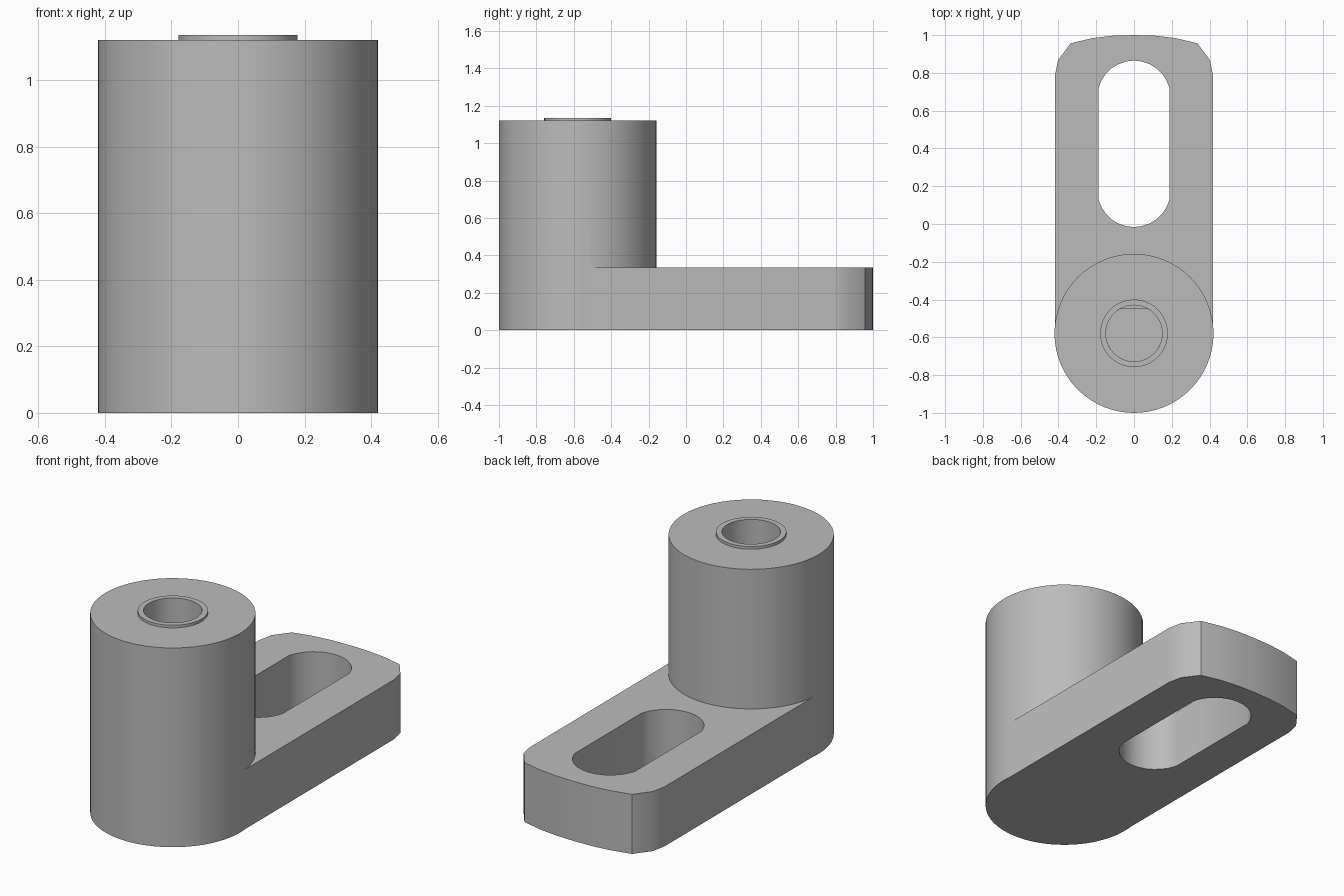
import bpy
import bmesh
from math import sin, cos, radians

if "Cube" in bpy.data.objects:
    bpy.data.objects.remove(bpy.data.objects["Cube"], do_unlink=True)

grey = bpy.data.materials.new("plain grey")
grey.use_nodes = True
grey.diffuse_color = (0.5, 0.5, 0.5, 1)
grey.node_tree.nodes["Principled BSDF"].inputs["Base Color"].default_value = (0.5, 0.5, 0.5, 1)

POST_Y = -0.579
PLATE_TOP = 0.335
POST_TOP = 1.12
COLLAR_TOP = 1.135


def arc(cy, r, start, end, steps):
    """Points on an arc centred on x = 0, both ends included."""
    angles = [radians(start + (end - start) * i / steps) for i in range(steps + 1)]
    return [(r * cos(a), cy + r * sin(a)) for a in angles]


def circle(cy, r, steps=64):
    return arc(cy, r, 0, 360, steps)[:-1]


def extrude(name, outline, z0, z1):
    """Solid prism from a counter-clockwise outline."""
    bm = bmesh.new()
    base = bm.faces.new([bm.verts.new((x, y, z0)) for x, y in outline])
    grown = bmesh.ops.extrude_face_region(bm, geom=[base], use_keep_orig=True)
    top = [v for v in grown["geom"] if isinstance(v, bmesh.types.BMVert)]
    bmesh.ops.translate(bm, verts=top, vec=(0, 0, z1 - z0))
    bmesh.ops.recalc_face_normals(bm, faces=bm.faces)
    mesh = bpy.data.meshes.new(name)
    bm.to_mesh(mesh)
    bm.free()
    mesh.materials.append(grey)
    obj = bpy.data.objects.new(name, mesh)
    bpy.context.collection.objects.link(obj)
    return obj


def combine(target, tool, operation):
    """Apply a boolean and remove the tool."""
    mod = target.modifiers.new(operation.lower(), "BOOLEAN")
    mod.operation, mod.object, mod.solver = operation, tool, "EXACT"
    bpy.context.view_layer.objects.active = target
    bpy.ops.object.modifier_apply(modifier=mod.name)
    bpy.data.objects.remove(tool, do_unlink=True)


# Arm plate with a softly bowed, rounded far end
half_end = [(0.418, POST_Y), (0.418, 0.79), (0.402, 0.868), (0.335, 0.957),
            (0.22, 0.984), (0.11, 0.997)]
outline = half_end + [(0, 1)] + [(-x, y) for x, y in reversed(half_end)]
arm = extrude("slotted_arm", outline, 0, PLATE_TOP)

# Post and raised collar
combine(arm, extrude("post", circle(POST_Y, 0.421), 0, POST_TOP), "UNION")
combine(arm, extrude("collar", circle(POST_Y, 0.179), POST_TOP - 0.1, COLLAR_TOP), "UNION")

# Long slot through the arm
slot = arc(0.671, 0.194, 15, 165, 12) + arc(0.178, 0.194, 195, 345, 12)
combine(arm, extrude("slot_cutter", slot, -0.1, 0.5), "DIFFERENCE")

# Blind bore: round at the mouth, flat-sided further down
combine(arm, extrude("bore_cutter", circle(POST_Y, 0.149), 0.75, 1.3), "DIFFERENCE")
flat_bore = arc(POST_Y, 0.149, 120, 420, 54)
combine(arm, extrude("flat_bore_cutter", flat_bore, 0.3, 0.8), "DIFFERENCE")

# Smooth curved walls, crisp rims
bpy.ops.object.select_all(action="DESELECT")
arm.select_set(True)
bpy.context.view_layer.objects.active = arm
bpy.ops.object.shade_smooth_by_angle(angle=radians(30))
